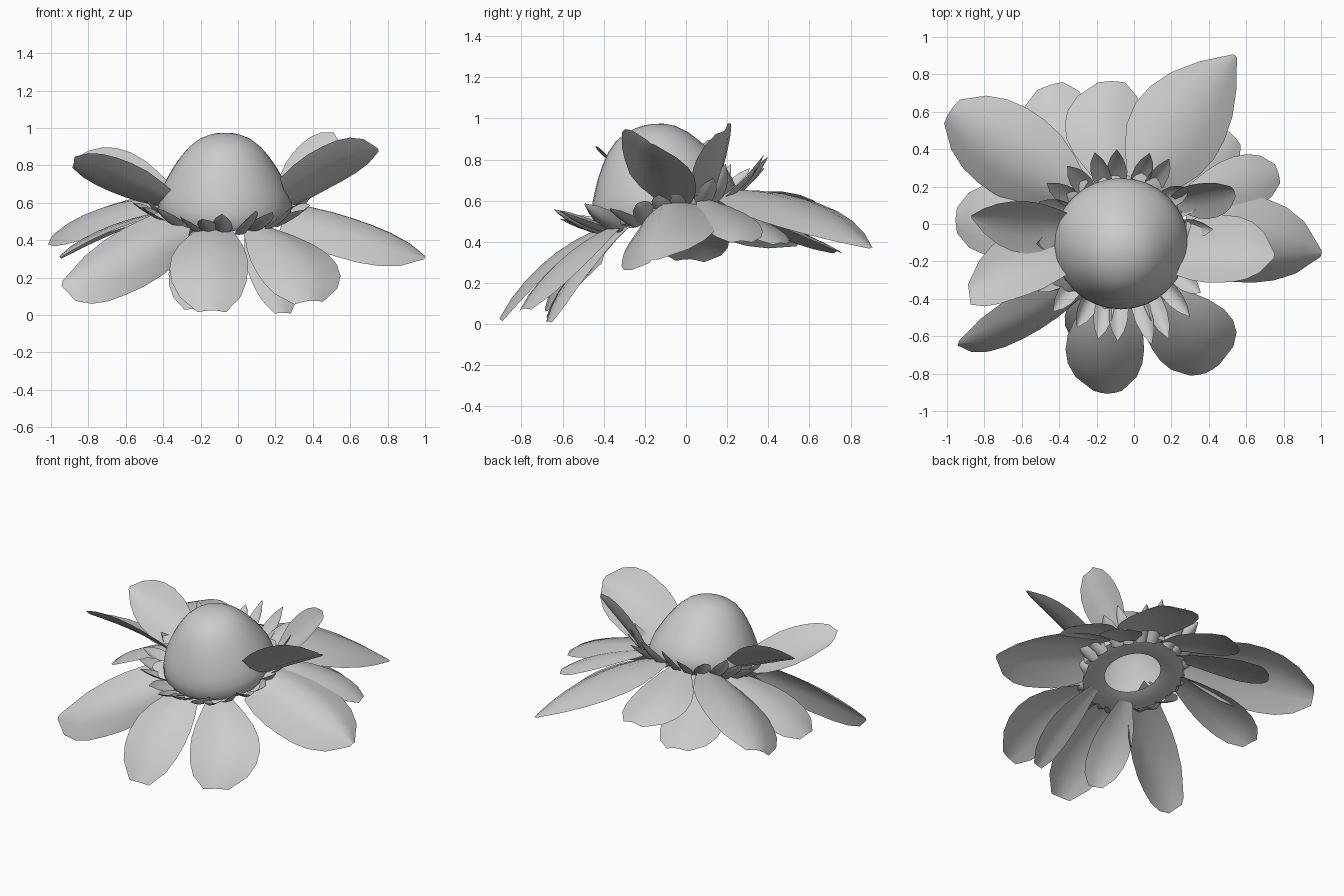
import bpy, bmesh, math, random
from mathutils import Vector, Matrix

if "Cube" in bpy.data.objects:
    bpy.data.objects.remove(bpy.data.objects["Cube"])

random.seed(4)
grey = bpy.data.materials.new("soft_grey")
grey.diffuse_color = (0.6, 0.6, 0.6, 1)
grey.use_nodes = True
grey.node_tree.nodes["Principled BSDF"].inputs["Base Color"].default_value = grey.diffuse_color

# Half-width along a petal, base to tip
ROUND = [.35, .6, .82, .96, 1, .95, .78, .36]
POINTED = [.4, .7, .92, 1, .95, .78, .48, .05]
BLUNT = [.4, .7, .92, 1, 1, .92, .72, .32]
BROAD = [.75, .92, 1, 1, .97, .85, .6, .08]
LEAFLET = [.8, 1, .95, .65, .04]


def finish(name, bm, angle=50):
    mesh = bpy.data.meshes.new(name)
    bm.to_mesh(mesh)
    bm.free()
    mesh.materials.append(grey)
    ob = bpy.data.objects.new(name, mesh)
    bpy.context.collection.objects.link(ob)
    bpy.ops.object.select_all(action='DESELECT')
    ob.select_set(True)
    bpy.context.view_layer.objects.active = ob
    bpy.ops.object.shade_smooth_by_angle(angle=math.radians(angle))
    return ob


def add_petal(bm, base, mid, tip, side, widths, cup):
    """Sheet along a curve through base, mid and tip; cup lifts the centre line."""
    base, mid, tip, side = (Vector(v) for v in (base, mid, tip, side))
    ctrl = 2 * mid - (base + tip) / 2
    rows, n = [], len(widths) - 1
    for i, w in enumerate(widths):
        t = i / n
        p = base * (1 - t) ** 2 + ctrl * 2 * t * (1 - t) + tip * t * t
        tangent = (ctrl - base) * (1 - t) + (tip - ctrl) * t
        normal = tangent.cross(side).normalized()
        if normal.z < 0:
            normal = -normal
        row = []
        for u in (-1, -.5, 0, .5, 1):
            lift = cup * side.length * w * (.5 - abs(u) ** 1.5)
            row.append(bm.verts.new(p + side * u * w + normal * lift))
        rows.append(row)
    faces = []
    for a, b in zip(rows, rows[1:]):
        for j in range(4):
            faces.append(bm.faces.new((a[j], a[j + 1], b[j + 1], b[j])))
    bm.normal_update()
    if sum(f.normal.z for f in faces) < 0:
        bmesh.ops.reverse_faces(bm, faces=faces)


def petal(name, *args):
    bm = bmesh.new()
    add_petal(bm, *args)
    finish(name, bm)


# Tilted flower head frame
HEAD = Matrix.Translation((-.07, -.10, .56)) @ Matrix.Rotation(math.radians(15), 4, 'X')

# Egg-shaped dome with an open ring underneath
bm = bmesh.new()
SEG = 32
profile = [(.18, -.01), (.27, -.035), (.345, -.02), (.36, .01), (.35, .07), (.335, .12),
           (.31, .17), (.28, .225), (.24, .285), (.2, .335), (.15, .378), (.1, .402), (.05, .415)]
rings = [[bm.verts.new(HEAD @ Vector((r * math.cos(2 * math.pi * s / SEG),
                                      r * math.sin(2 * math.pi * s / SEG), z)))
          for s in range(SEG)] for r, z in profile]
for a, b in zip(rings, rings[1:]):
    for s in range(SEG):
        q = (s + 1) % SEG
        bm.faces.new((a[s], a[q], b[q], b[s]))
apex = bm.verts.new(HEAD @ Vector((0, 0, .42)))
for s in range(SEG):
    bm.faces.new((rings[-1][s], rings[-1][(s + 1) % SEG], apex))
finish("flower_dome", bm)

# Drooping outer petals: base, middle, tip, half-width vector, outline, cup
petal("front_petal", (-.12, -.35, .48), (-.155, -.65, .3), (-.14, -.9, .02),
      (.21, 0, 0), ROUND, .25)
petal("front_right_petal", (.1, -.35, .47), (.3, -.58, .3), (.38, -.79, .07),
      (.215, .08, .02), ROUND, .25)
petal("lower_front_right_petal", (.08, -.3, .47), (.17, -.52, .26), (.24, -.67, .01),
      (.12, .04, 0), ROUND, .2)
petal("lower_front_left_petal", (-.18, -.3, .47), (-.24, -.52, .26), (-.24, -.67, .03),
      (.13, -.04, 0), ROUND, .2)
petal("front_left_petal", (-.26, -.32, .46), (-.6, -.52, .31), (-.94, -.64, .17),
      (.04, .15, .2), BROAD, .3)
petal("left_petal", (-.35, 0, .56), (-.7, .02, .45), (-.95, .02, .31),
      (0, .19, -.01), ROUND, .2)
petal("back_left_petal", (-.3, .14, .61), (-.67, .38, .55), (-.98, .6, .42),
      (.13, .2, .1), BLUNT, .3)
petal("right_petal", (.26, -.09, .55), (.64, -.11, .44), (1, -.16, .31),
      (.04, .23, .085), BROAD, .55)
petal("right_back_petal", (.24, .1, .6), (.54, .21, .51), (.77, .27, .4),
      (-.04, .14, 0), ROUND, .2)
petal("back_right_petal", (.05, .2, .64), (.26, .55, .56), (.54, .9, .37),
      (.21, -.15, -.04), POINTED, .25)
petal("lower_back_right_petal", (.18, .15, .58), (.38, .33, .49), (.54, .46, .39),
      (.09, -.1, 0), ROUND, .2)
petal("back_petal", (-.1, .2, .63), (-.165, .5, .55), (-.12, .76, .45),
      (.205, 0, 0), ROUND, .25)
petal("lower_back_left_petal", (-.25, .17, .6), (-.4, .48, .46), (-.45, .74, .35),
      (.19, .06, 0), ROUND, .2)

# Raised cupped petals
petal("raised_right_petal", (.25, -.15, .63), (.52, -.15, .785), (.75, -.17, .88),
      (-.02, -.18, .11), BROAD, -.3)
petal("raised_back_petal", (.22, .12, .62), (.38, .14, .8), (.53, .18, .945),
      (-.05, .09, .08), BLUNT, -.4)
petal("raised_left_petal", (-.34, 0, .62), (-.62, 0, .755), (-.87, .04, .83),
      (0, .14, .11), POINTED, -.3)
petal("raised_front_left_petal", (-.34, -.19, .6), (-.63, -.23, .715), (-.88, -.38, .81),
      (.02, -.17, .09), BLUNT, -.25)

# Ring of small pointed leaflets around the dome
bm = bmesh.new()
COUNT = 24
rot = HEAD.to_3x3()
for i in range(COUNT):
    a = 2 * math.pi * (i + random.uniform(-.2, .2)) / COUNT
    out = Vector((math.cos(a), math.sin(a), 0))
    across = Vector((-math.sin(a), math.cos(a), random.uniform(-.5, .5)))
    reach = .46 + .08 * abs(math.sin(a)) + random.uniform(-.03, .03)
    rise = random.uniform(.06, .14)
    pts = [out * .32 + Vector((0, 0, -.04)),
           out * (.34 + reach) / 2 + Vector((0, 0, rise * .3)),
           out * reach + Vector((0, 0, rise))]
    add_petal(bm, *[HEAD @ p for p in pts], rot @ (across * .052), LEAFLET, -.5)
finish("leaflet_ring", bm)
